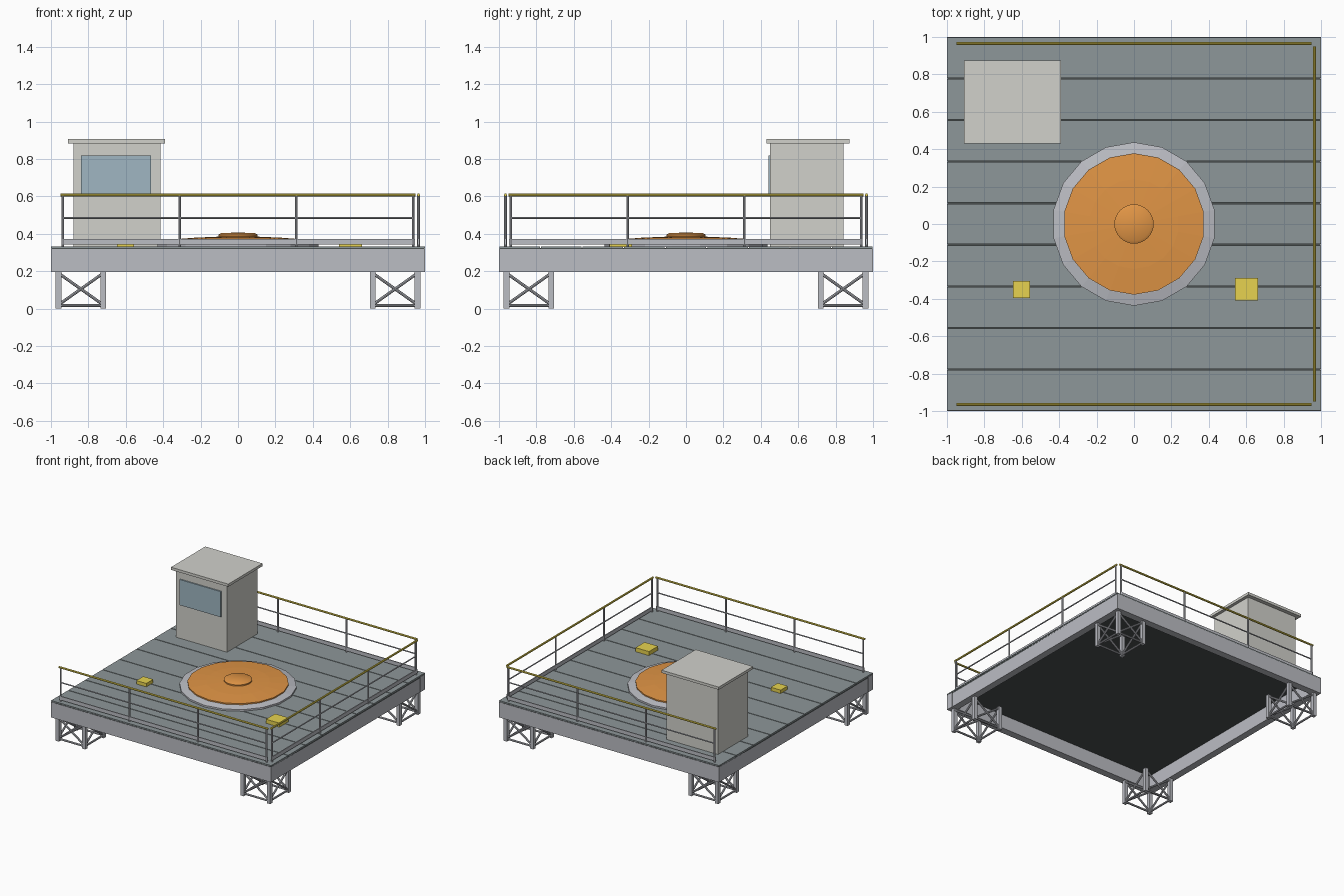
import bpy, bmesh, math
from mathutils import Vector, Matrix

if "Cube" in bpy.data.objects:
    bpy.data.objects.remove(bpy.data.objects["Cube"])


def mat(name, r, g, b):
    m = bpy.data.materials.new(name)
    m.diffuse_color = (r, g, b, 1)
    m.use_nodes = True
    m.node_tree.nodes["Principled BSDF"].inputs["Base Color"].default_value = m.diffuse_color
    return m


STEEL = mat("steel", 0.50, 0.51, 0.55)
DECK = mat("deck_grey", 0.27, 0.31, 0.32)
DARK = mat("dark_plate", 0.07, 0.08, 0.08)
ORANGE = mat("orange", 0.75, 0.30, 0.06)
YELLOW = mat("yellow", 0.80, 0.65, 0.08)
PALE = mat("pale_wall", 0.64, 0.64, 0.60)
GLASS = mat("glass", 0.35, 0.47, 0.54)


def finish(name, bm, material):
    bmesh.ops.recalc_face_normals(bm, faces=bm.faces)
    me = bpy.data.meshes.new(name)
    bm.to_mesh(me)
    bm.free()
    me.materials.append(material)
    ob = bpy.data.objects.new(name, me)
    bpy.context.collection.objects.link(ob)
    return ob


def add_box(bm, x0, x1, y0, y1, z0, z1):
    m = Matrix.Translation(((x0 + x1) / 2, (y0 + y1) / 2, (z0 + z1) / 2))
    m = m @ Matrix.Diagonal((x1 - x0, y1 - y0, z1 - z0, 1))
    bmesh.ops.create_cube(bm, size=1, matrix=m)


def box(name, material, *bounds):
    bm = bmesh.new()
    add_box(bm, *bounds)
    return finish(name, bm, material)


def add_bar(bm, a, b, r, sides=8):
    a, b = Vector(a), Vector(b)
    d = b - a
    m = Matrix.Translation((a + b) / 2) @ d.to_track_quat('Z', 'Y').to_matrix().to_4x4()
    bmesh.ops.create_cone(bm, cap_ends=True, segments=sides, radius1=r, radius2=r,
                          depth=d.length, matrix=m)


def lathe(name, material, profile, sides):
    # profile of (radius, z), first corner on +y
    bm = bmesh.new()
    vs = [bm.verts.new((0, r, z)) for r, z in profile]
    es = [bm.edges.new(p) for p in zip(vs, vs[1:])]
    bmesh.ops.spin(bm, geom=vs + es, cent=(0, 0, 0), axis=(0, 0, 1),
                   angle=2 * math.pi, steps=sides)
    bmesh.ops.remove_doubles(bm, verts=bm.verts, dist=1e-4)
    return finish(name, bm, material)


# Perimeter beams
for side, s in (("front", -1), ("back", 1)):
    box(side + "_beam", STEEL, -1, 1, *sorted((s * 0.94, s)), 0.195, 0.32)
for side, s in (("left", -1), ("right", 1)):
    box(side + "_beam", STEEL, *sorted((s * 0.94, s * 0.998)), -0.94, 0.94, 0.195, 0.32)

# Deck: dark under-plate and nine planks with narrow gaps
box("deck_under_plate", DARK, -0.998, 0.998, -0.998, 0.998, 0.31, 0.323)
bm = bmesh.new()
pitch = 2 / 9
for i in range(9):
    y = -1 + i * pitch
    add_box(bm, -1, 1, y + 0.003, y + pitch - 0.003, 0.323, 0.332)
finish("deck_planks", bm, DECK)

# Braced corner towers
for ny, sy in (("front", -1), ("back", 1)):
    for nx, sx in (("left", -1), ("right", 1)):
        bm = bmesh.new()
        cx, cy, h = 0.84 * sx, 0.84 * sy, 0.12
        corners = [(cx - h, cy - h), (cx + h, cy - h), (cx + h, cy + h), (cx - h, cy + h)]
        for k, (x, y) in enumerate(corners):
            u, v = corners[(k + 1) % 4]
            add_box(bm, x - 0.015, x + 0.015, y - 0.015, y + 0.015, 0, 0.197)
            add_bar(bm, (x, y, 0.016), (u, v, 0.016), 0.008)
            add_bar(bm, (x, y, 0.02), (u, v, 0.19), 0.008)
            add_bar(bm, (x, y, 0.19), (u, v, 0.02), 0.008)
        finish(f"{ny}_{nx}_tower", bm, STEEL)


# Guard rails on three sides, built along x then turned into place
def railing(name, angle):
    turn = Matrix.Rotation(angle, 4, 'Z')
    y = -0.965
    bm = bmesh.new()
    for i in range(4):
        x = -0.936 + i * 0.624
        add_bar(bm, (x, y, 0.33), (x, y, 0.607), 0.007)
    add_bar(bm, (-0.936, y, 0.485), (0.936, y, 0.485), 0.005)
    add_box(bm, -0.945, 0.945, y - 0.004, y + 0.004, 0.342, 0.373)
    finish(name + "_rail_frame", bm, STEEL).matrix_world = turn
    bm = bmesh.new()
    add_bar(bm, (-0.95, y, 0.608), (0.95, y, 0.608), 0.008)
    finish(name + "_handrail", bm, YELLOW).matrix_world = turn


railing("front", 0)
railing("right", math.pi / 2)
railing("back", math.pi)

# Control booth
box("booth_walls", PALE, -0.88, -0.415, 0.45, 0.843, 0.33, 0.886)
box("booth_roof", PALE, -0.91, -0.39, 0.43, 0.875, 0.884, 0.906)
box("booth_window", GLASS, -0.84, -0.465, 0.44, 0.455, 0.61, 0.82)

# Round turntable: grey ring, shallow orange disc, centre cap
lathe("turntable_ring", STEEL,
      [(0, 0.33), (0.437, 0.33), (0.437, 0.346), (0.38, 0.358), (0, 0.358)], 18)
lathe("turntable_disc", ORANGE,
      [(0, 0.35), (0.378, 0.35), (0.378, 0.368), (0.24, 0.379), (0.1, 0.385), (0, 0.386)], 18)
cap = lathe("turntable_cap", ORANGE,
            [(0, 0.38), (0.105, 0.38), (0.105, 0.395), (0.09, 0.404), (0, 0.407)], 32)
for p in cap.data.polygons:
    p.use_smooth = True
bpy.context.view_layer.objects.active = cap
cap.select_set(True)
bpy.ops.object.shade_smooth_by_angle(angle=math.radians(35))

# Deck boxes
box("left_deck_box", YELLOW, -0.647, -0.557, -0.395, -0.305, 0.33, 0.36)
box("right_deck_box", YELLOW, 0.54, 0.662, -0.408, -0.29, 0.33, 0.365)
